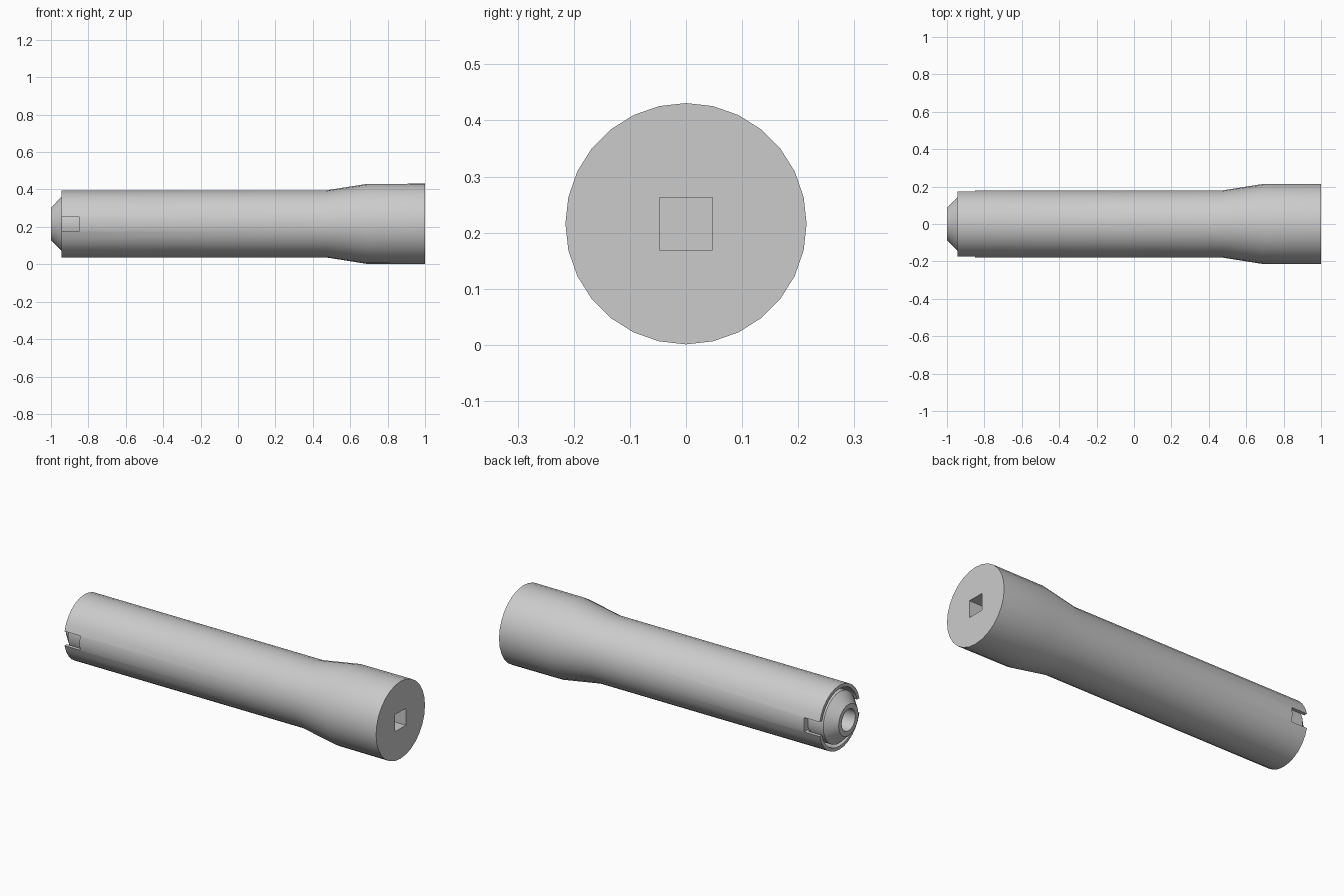
import bpy, bmesh, math
from mathutils import Vector

if "Cube" in bpy.data.objects:
    bpy.data.objects.remove(bpy.data.objects["Cube"], do_unlink=True)

AXIS_Z = 0.216
SIDES = 28

grey = bpy.data.materials.new("plain_grey")
grey.use_nodes = True
colour = (0.6, 0.6, 0.6, 1)
grey.diffuse_color = colour
grey.node_tree.nodes["Principled BSDF"].inputs["Base Color"].default_value = colour


def add_object(name, bm):
    mesh = bpy.data.meshes.new(name)
    bm.to_mesh(mesh)
    bm.free()
    obj = bpy.data.objects.new(name, mesh)
    bpy.context.collection.objects.link(obj)
    obj.location.z = AXIS_Z
    mesh.materials.append(grey)
    return obj


def lathe(name, profile):
    """Spin (x, radius) points, which start and end on the axis, around x."""
    bm = bmesh.new()
    verts = [bm.verts.new((x, 0, r)) for x, r in profile]
    edges = [bm.edges.new(pair) for pair in zip(verts, verts[1:])]
    bmesh.ops.spin(bm, geom=verts + edges, cent=(0, 0, 0), axis=(1, 0, 0),
                   angle=math.tau, steps=SIDES)
    bmesh.ops.remove_doubles(bm, verts=bm.verts, dist=0.0001)
    bmesh.ops.recalc_face_normals(bm, faces=bm.faces)
    return add_object(name, bm)


def cut_box(target, low, high):
    """Cut a box-shaped pocket out of the target."""
    low, high = Vector(low), Vector(high)
    bm = bmesh.new()
    bmesh.ops.create_cube(bm, size=1)
    bmesh.ops.scale(bm, vec=high - low, verts=bm.verts)
    bmesh.ops.translate(bm, vec=(low + high) / 2, verts=bm.verts)
    cutter = add_object("cutter", bm)
    cutter.hide_render = True
    mod = target.modifiers.new("pocket", 'BOOLEAN')
    mod.operation = 'DIFFERENCE'
    mod.solver = 'EXACT'
    mod.object = cutter
    bpy.context.view_layer.objects.active = target
    bpy.ops.object.modifier_apply(modifier=mod.name)
    bpy.data.objects.remove(cutter, do_unlink=True)


# Long handle: flared head at +x, thin open rim at -x
handle = lathe("handle", [
    (1, 0), (1, 0.215), (0.69, 0.214), (0.47, 0.179), (-0.945, 0.179),
    (-0.945, 0.16), (-0.86, 0.16), (-0.86, 0)])

# Square drive socket in the head, and a slot through each side of the rim
cut_box(handle, (0.8, -0.047, -0.047), (1.1, 0.047, 0.047))
for low_y, high_y in ((-0.3, -0.135), (0.135, 0.3)):
    cut_box(handle, (-1.1, low_y, -0.04), (-0.85, high_y, 0.04))

# Chamfered inner boss with a round bore
boss = lathe("inner_boss", [
    (-0.83, 0), (-0.83, 0.143), (-0.945, 0.143), (-1, 0.087),
    (-1, 0.06), (-0.85, 0.06), (-0.85, 0)])

# Smooth round walls, sharp rims and pockets
for obj in (handle, boss):
    bpy.ops.object.select_all(action='DESELECT')
    obj.select_set(True)
    bpy.context.view_layer.objects.active = obj
    bpy.ops.object.shade_smooth_by_angle(angle=math.radians(25))
    obj.select_set(False)
